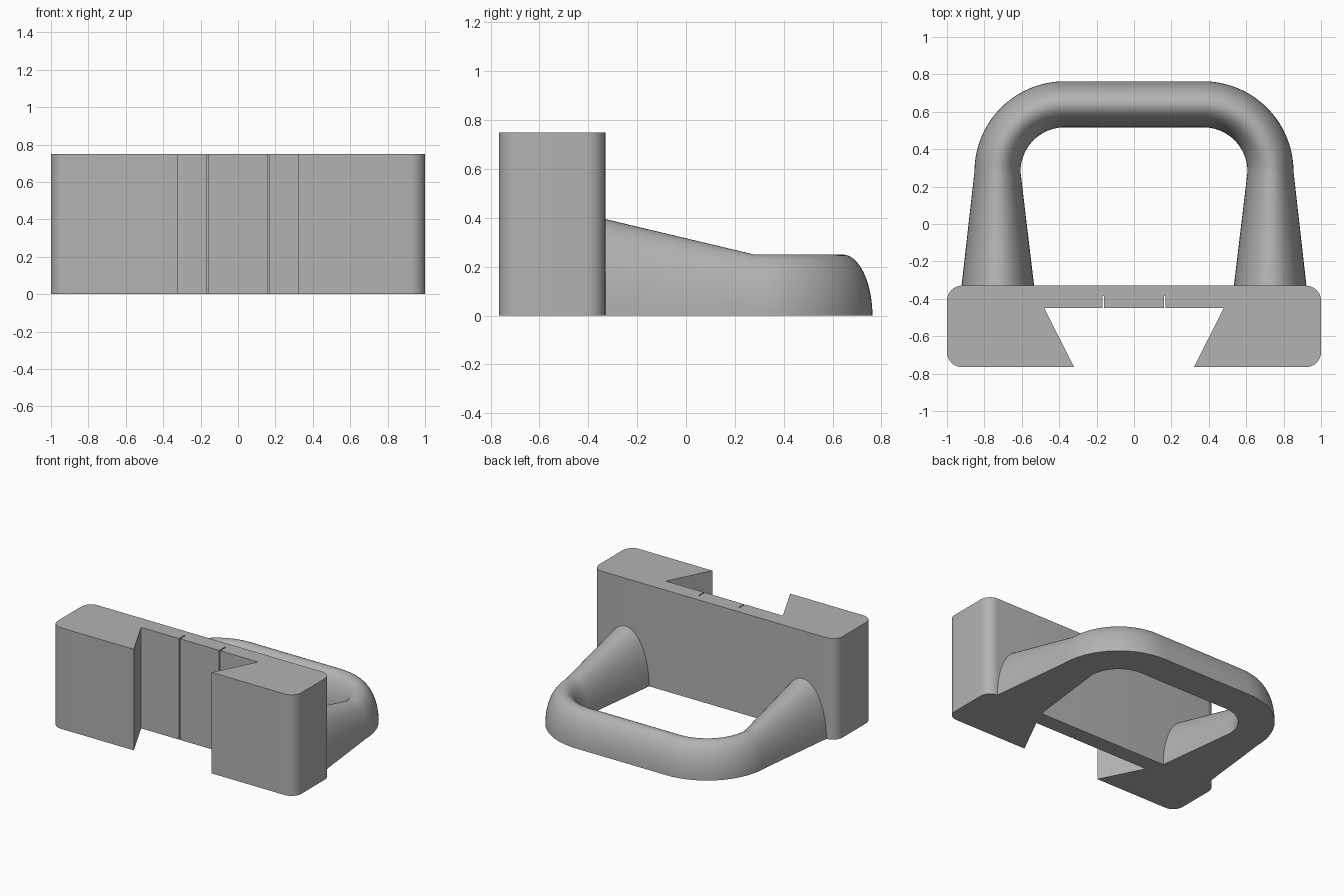
import bpy, bmesh, math

cube = bpy.data.objects.get("Cube")
if cube:
    bpy.data.objects.remove(cube, do_unlink=True)

# One plain grey
grey = bpy.data.materials.new("plain grey")
grey.use_nodes = True
colour = (0.45, 0.45, 0.45, 1)
grey.diffuse_color = colour
grey.node_tree.nodes["Principled BSDF"].inputs["Base Color"].default_value = colour


def finish(name, bm):
    bmesh.ops.recalc_face_normals(bm, faces=bm.faces)
    mesh = bpy.data.meshes.new(name)
    bm.to_mesh(mesh)
    bm.free()
    mesh.materials.append(grey)
    obj = bpy.data.objects.new(name, mesh)
    bpy.context.collection.objects.link(obj)
    bpy.ops.object.select_all(action="DESELECT")
    obj.select_set(True)
    bpy.context.view_layer.objects.active = obj
    bpy.ops.object.shade_smooth_by_angle(angle=math.radians(30))
    return obj


def corner(cx, cy, r, start, end, steps):
    angles = [math.radians(start + (end - start) * i / steps) for i in range(steps + 1)]
    return [(cx + r * math.cos(a), cy + r * math.sin(a)) for a in angles]


# Dovetail block: half outline from the centre back to the centre of the groove, then mirrored
FRONT, BACK, HEIGHT, R = -0.765, -0.33, 0.75, 0.08
FLOOR, SLIT_END, SLIT_X, SLIT_W = -0.45, -0.385, 0.165, 0.004
half = [(SLIT_X - SLIT_W, FLOOR), (SLIT_X - SLIT_W, SLIT_END),
        (SLIT_X + SLIT_W, SLIT_END), (SLIT_X + SLIT_W, FLOOR),
        (0.48, FLOOR), (0.32, FRONT)]
half += corner(1 - R, FRONT + R, R, -90, 0, 8)
half += corner(1 - R, BACK - R, R, 0, 90, 8)
outline = half + [(-x, y) for x, y in reversed(half)]
bm = bmesh.new()
base = bm.faces.new([bm.verts.new((x, y, 0)) for x, y in outline])
top = bmesh.ops.extrude_face_region(bm, geom=[base])["geom"]
bmesh.ops.translate(bm, vec=(0, 0, HEIGHT),
                    verts=[v for v in top if isinstance(v, bmesh.types.BMVert)])
finish("dovetail_block", bm)

# Handle: half-ellipse section swept along a U; stations are x, y, direction, half width, height
LEG_X, BEND_X, BEND_Y, BEND_R, STEPS = 0.728, 0.37, 0.28, 0.36, 20
side = [(LEG_X, BACK, 0.0, 0.194, 0.395)]
for i in range(STEPS + 1):
    a = math.pi / 2 * i / STEPS
    side.append((BEND_X + BEND_R * math.cos(a), BEND_Y + BEND_R * math.sin(a), a, 0.123, 0.25))
stations = side + [(-x, y, math.pi - a, w, h) for x, y, a, w, h in reversed(side)]
bm = bmesh.new()
N = 32
rings = []
for x, y, a, w, h in stations:
    ring = []
    for k in range(N + 1):
        t = math.pi * k / N
        d = w * math.cos(t)
        ring.append(bm.verts.new((x + d * math.cos(a), y + d * math.sin(a), h * math.sin(t))))
    rings.append(ring)
for p, q in zip(rings, rings[1:]):
    for k in range(N + 1):
        j = (k + 1) % (N + 1)
        bm.faces.new((p[k], p[j], q[j], q[k]))
bm.faces.new(rings[0])
bm.faces.new(rings[-1])
finish("handle", bm)
